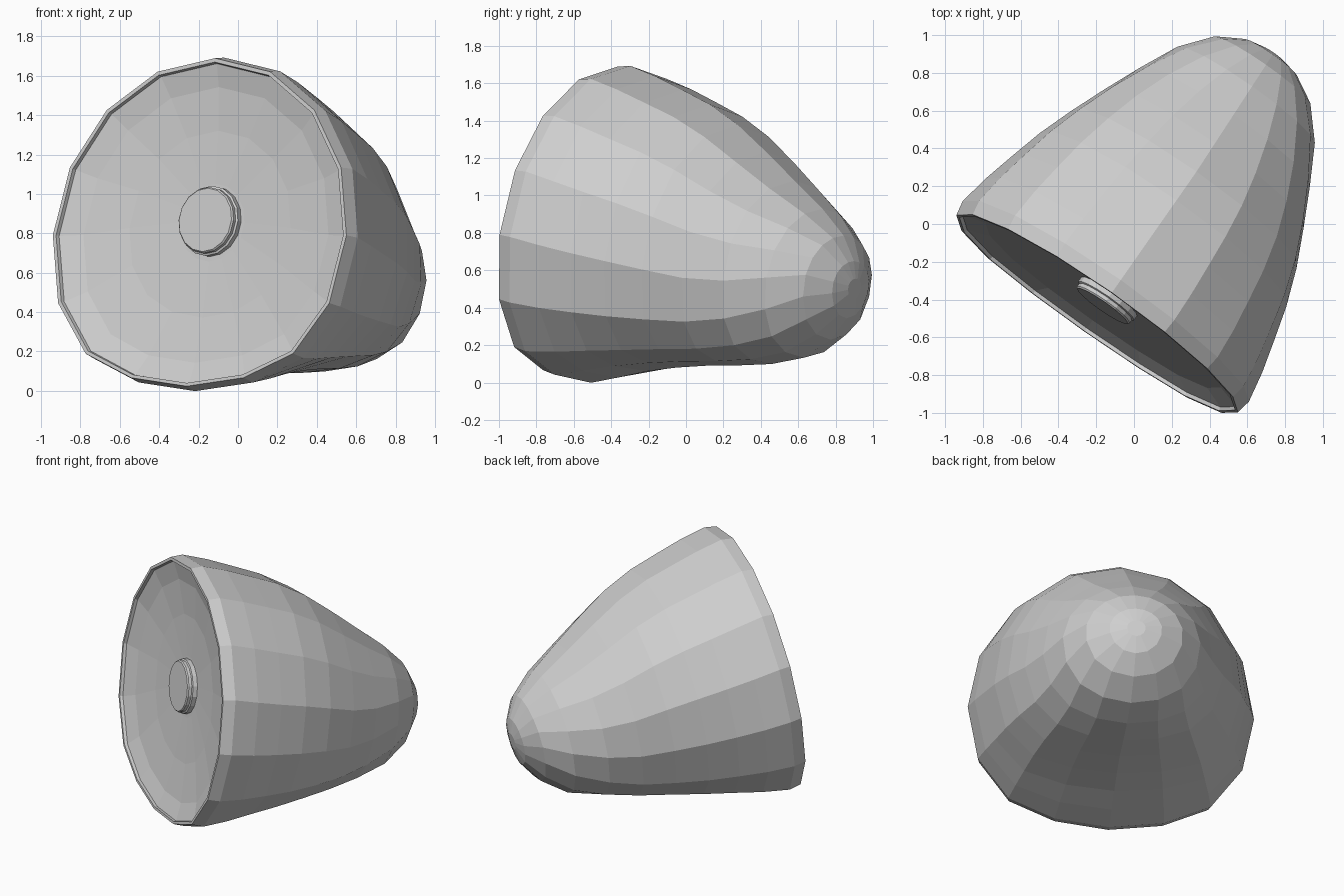
import bpy, bmesh
from math import sin, cos, pi
from mathutils import Vector

cube = bpy.data.objects.get("Cube")
if cube:
    bpy.data.objects.remove(cube, do_unlink=True)

grey = bpy.data.materials.new("plain_grey")
grey.use_nodes = True
colour = (0.62, 0.62, 0.62, 1)
grey.diffuse_color = colour
grey.node_tree.nodes["Principled BSDF"].inputs["Base Color"].default_value = colour

# Tilted frame: centre of the open rim, axis running back to the closed tip
CENTRE = Vector((-0.195, -0.475, 0.79))
AXIS = Vector((0.567, 0.81, -0.15)).normalized()
SIDE = Vector((0.82, -0.574, 0)).normalized()
UP = SIDE.cross(AXIS).normalized()


def loft(name, rings, sides):
    """Skin rings of (depth, radius, top scale, underside squash, lift, slide), closing both ends."""
    bm = bmesh.new()
    loops = []
    for depth, radius, top, squash, lift, slide in rings:
        loop = []
        for i in range(sides):
            t = 2 * pi * i / sides
            t -= slide * cos(t)               # side corners slip down or up the ring
            u, v = radius * cos(t), radius * sin(t)
            knee = -0.6 * radius
            if v > 0:                         # lower crown towards the tip
                v *= top
            elif v < knee:                    # flattened underside
                v = knee + (v - knee) * squash
            u -= 0.03 * max(depth - 0.8, 0)
            loop.append(bm.verts.new(CENTRE + AXIS * depth + SIDE * u + UP * (v + lift)))
        loops.append(loop)
    for a, b in zip(loops, loops[1:]):
        for i in range(sides):
            j = (i + 1) % sides
            bm.faces.new((a[i], a[j], b[j], b[i]))
    for loop in (loops[0], loops[-1]):
        bm.faces.new(loop)
    bmesh.ops.recalc_face_normals(bm, faces=bm.faces)
    mesh = bpy.data.meshes.new(name)
    bm.to_mesh(mesh)
    bm.free()
    mesh.materials.append(grey)
    obj = bpy.data.objects.new(name, mesh)
    bpy.context.collection.objects.link(obj)
    return obj


# Bullet-shaped shell: shallow dish, thin lip, outer wall, rounded tip
loft("shell", [
    (0.1, 0.2, 1, 1, 0.08, 0), (0.085, 0.5, 1, 0.8, 0.05, 0),
    (0.055, 0.76, 1, 0.66, 0.01, 0), (0.02, 0.885, 1, 0.64, 0, 0),
    (0, 0.89, 1, 0.63, 0, 0), (0, 0.91, 1, 0.63, 0, 0), (0.08, 0.925, 1, 0.63, 0, 0),
    (0.25, 0.895, 1, 0.55, 0, 0.02), (0.43, 0.85, 1, 0.48, 0, 0.04),
    (0.62, 0.8, 1, 0.45, 0, 0.06), (0.82, 0.73, 0.99, 0.48, -0.005, 0.08),
    (1.02, 0.645, 0.965, 0.56, -0.02, 0.09), (1.22, 0.55, 0.925, 0.7, -0.03, 0.06),
    (1.42, 0.445, 0.89, 0.8, -0.04, -0.06), (1.575, 0.315, 0.84, 0.87, -0.03, -0.2),
    (1.66, 0.17, 0.82, 1, -0.03, -0.2), (1.685, 0.06, 0.8, 1, -0.03, -0.2),
], 16)

# Round stepped knob in the middle of the dish
loft("centre_knob", [
    (0.11, 0.18, 1, 1, 0.085, 0), (0.07, 0.18, 1, 1, 0.085, 0),
    (0.065, 0.17, 1, 1, 0.085, 0), (0.045, 0.17, 1, 1, 0.085, 0),
    (0.037, 0.163, 1, 1, 0.085, 0),
], 16)
